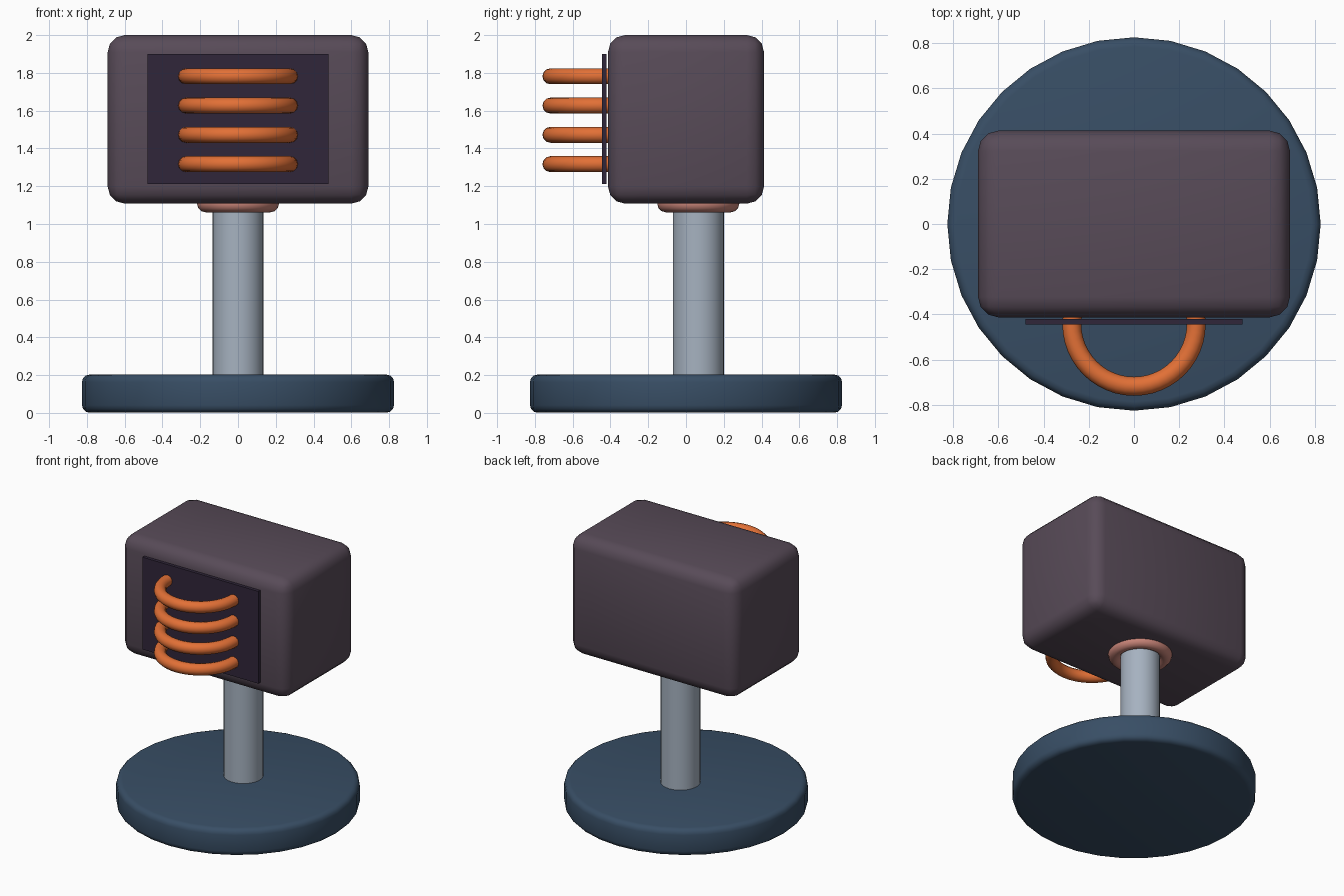
import bpy, math

if "Cube" in bpy.data.objects:
    bpy.data.objects.remove(bpy.data.objects["Cube"])


def material(name, r, g, b):
    """Flat colour given in sRGB 0-255, stored as linear."""
    def lin(c):
        c /= 255
        return c / 12.92 if c <= 0.04045 else ((c + 0.055) / 1.055) ** 2.4
    m = bpy.data.materials.new(name)
    m.diffuse_color = (lin(r), lin(g), lin(b), 1)
    m.use_nodes = True
    m.node_tree.nodes["Principled BSDF"].inputs["Base Color"].default_value = m.diffuse_color
    return m


BLUE = material("dark blue", 56, 78, 101)
STEEL = material("light steel", 166, 178, 192)
COPPER = material("dusty pink copper", 200, 132, 120)
PLUM = material("grey plum", 88, 75, 88)
DARK = material("dark violet", 48, 38, 58)
ORANGE = material("orange", 226, 112, 54)


def finish(name, mat, bevel=0.0, segments=3, smooth=True):
    """Name, colour, round and shade the active object."""
    ob = bpy.context.object
    ob.name = ob.data.name = name
    ob.data.materials.append(mat)
    bpy.ops.object.transform_apply(location=False, rotation=False, scale=True)
    if bevel:
        mod = ob.modifiers.new("rounded edges", 'BEVEL')
        mod.width, mod.segments = bevel, segments
        mod.limit_method = 'ANGLE'
        bpy.ops.object.modifier_apply(modifier=mod.name)
    if smooth:
        bpy.ops.object.shade_smooth_by_angle(angle=math.radians(35))
    return ob


def cylinder(name, mat, radius, z0, z1, y=0.0, bevel=0.0):
    bpy.ops.mesh.primitive_cylinder_add(
        vertices=32, radius=radius, depth=z1 - z0, location=(0, y, (z0 + z1) / 2))
    return finish(name, mat, bevel)


def box(name, mat, size, centre, bevel=0.0, smooth=True):
    bpy.ops.mesh.primitive_cube_add(size=1, location=centre)
    bpy.context.object.scale = size
    return finish(name, mat, bevel, smooth=smooth)


def ring(name, mat, major, minor, centre):
    bpy.ops.mesh.primitive_torus_add(
        major_segments=48, minor_segments=12, major_radius=major,
        minor_radius=minor, location=centre)
    return finish(name, mat)


# Round foot and upright post
cylinder("base", BLUE, 0.826, 0.005, 0.207, bevel=0.04)
bpy.data.objects["base"].location.z -= 0.004
cylinder("post", STEEL, 0.135, 0.15, 1.2, y=0.065)

# Collar where the post meets the head
ring("collar", COPPER, 0.172, 0.045, (0, 0.065, 1.107))

# Rounded head with a thin front plate
box("head", PLUM, (1.38, 0.826, 0.892), (0, 0, 1.554), bevel=0.09)
box("front_plate", DARK, (0.96, 0.024, 0.69), (0, -0.433, 1.556), smooth=False)

# Four stacked coil loops coming out of the plate
for i in range(4):
    ring(f"coil_{i + 1}", ORANGE, 0.275, 0.042, (0, -0.443, 1.317 + i * 0.155))
